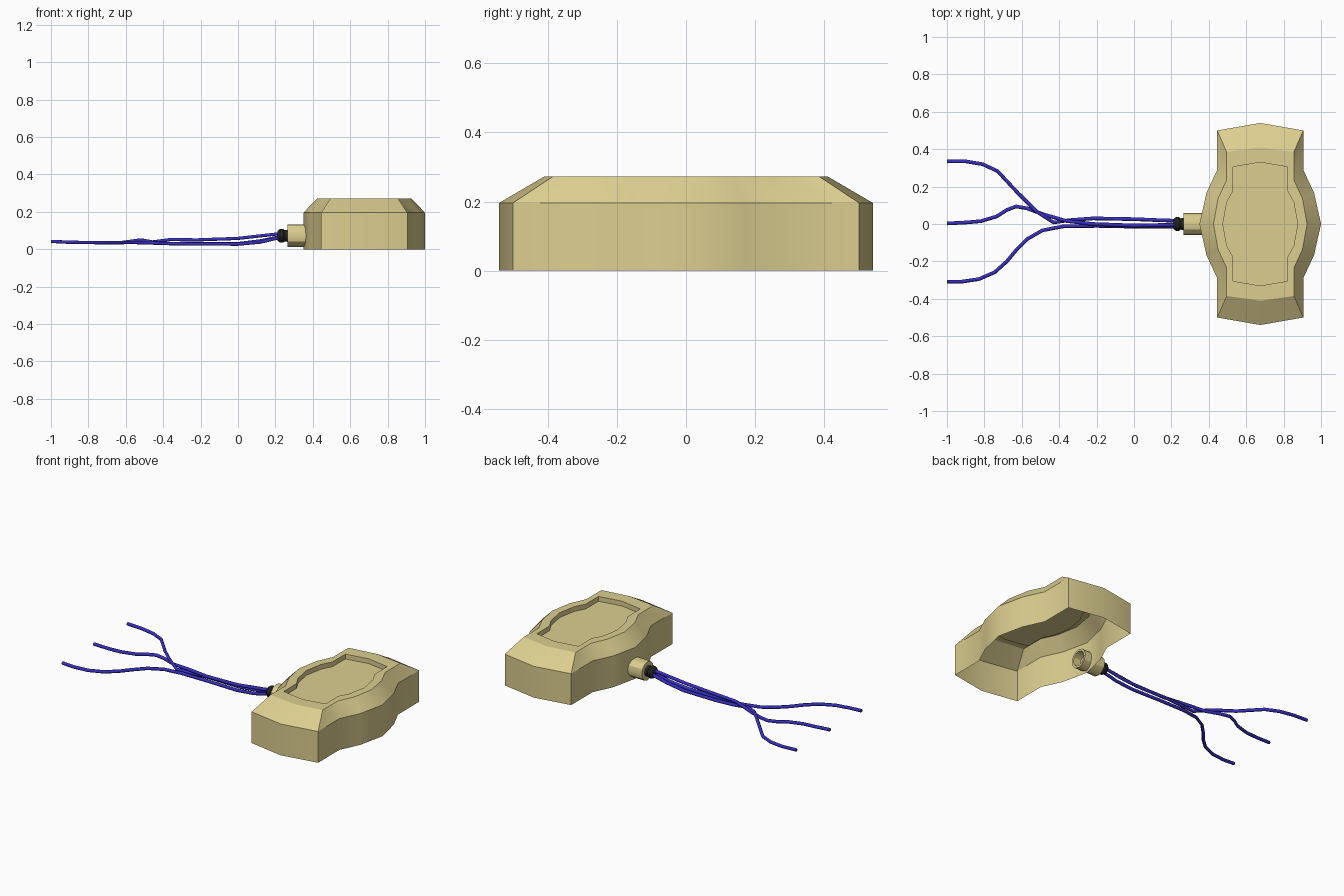
import bpy, bmesh, math
from math import pi, cos, sin

if "Cube" in bpy.data.objects:
    bpy.data.objects.remove(bpy.data.objects["Cube"])


def material(name, rgb):
    m = bpy.data.materials.new(name)
    m.diffuse_color = (*rgb, 1)
    m.use_nodes = True
    m.node_tree.nodes["Principled BSDF"].inputs["Base Color"].default_value = m.diffuse_color
    return m


BRASS = material("tan_metal", (0.72, 0.62, 0.28))
BLACK = material("black_rubber", (0.02, 0.02, 0.02))
BLUE = material("blue_wire", (0.04, 0.03, 0.55))


def finish(name, bm, mat):
    bmesh.ops.recalc_face_normals(bm, faces=bm.faces)
    me = bpy.data.meshes.new(name)
    bm.to_mesh(me)
    bm.free()
    ob = bpy.data.objects.new(name, me)
    bpy.context.collection.objects.link(ob)
    me.materials.append(mat)
    bpy.ops.object.select_all(action='DESELECT')
    ob.select_set(True)
    bpy.context.view_layer.objects.active = ob
    bpy.ops.object.shade_smooth_by_angle(angle=math.radians(30))
    return ob


def skin(name, loops, mat, cap_first=False, cap_last=False):
    """Bridge a list of equal-length closed loops with quads."""
    bm = bmesh.new()
    rings = [[bm.verts.new(p) for p in loop] for loop in loops]
    for a, b in zip(rings, rings[1:]):
        n = len(a)
        for i in range(n):
            j = (i + 1) % n
            bm.faces.new((a[i], a[j], b[j], b[i]))
    if cap_first:
        bm.faces.new(rings[0][::-1])
    if cap_last:
        bm.faces.new(rings[-1])
    return finish(name, bm, mat)


def outline(quarter, z, cx=0.675):
    """Mirror a quarter outline (from the y tip to the x bulge) into a loop."""
    q = quarter
    half = q + [(x, -y) for x, y in q[-2::-1]]
    full = half + [(-x, y) for x, y in half[-2:0:-1]]
    return [(cx + x, y, z) for x, y in full]


def lathe_x(name, profile, mat, sides=12, z=0.072, **caps):
    loops = [[(x, r * cos(2 * pi * i / sides), z + r * sin(2 * pi * i / sides))
              for i in range(sides)] for x, r in profile]
    return skin(name, loops, mat, **caps)


# Housing: open-bottomed shell, sloped shoulder, shallow recess in the top
base = [(0, .54), (.23, .50), (.23, .29), (.288, .166), (.325, 0)]
top = [(0, .41), (.18, .385), (.18, .235), (.226, .135), (.25, 0)]
recess = [(0, .33), (.145, .305), (.145, .178), (.179, .115), (.2, 0)]
housing = skin("housing", [outline(base, 0), outline(base, .196), outline(top, .272),
                           outline(recess, .272), outline(recess, .242)],
               BRASS, cap_last=True)
# keep the outside facing out on this open shell
me = housing.data
if max(me.polygons, key=lambda p: len(p.vertices)).normal.z < 0:
    me.flip_normals()

# Cable outlet collar passing through the housing wall
lathe_x("outlet_collar", [(.265, .034), (.265, .059), (.41, .059), (.41, .046), (.34, .046)],
        BRASS, cap_first=True, cap_last=True)

# Rubber strain relief
lathe_x("strain_relief", [(.212, .027), (.225, .037), (.24, .037), (.25, .03), (.275, .034)],
        BLACK, cap_first=True, cap_last=True)


# Three loose wires
def wire(name, pts):
    cu = bpy.data.curves.new(name, 'CURVE')
    cu.dimensions = '3D'
    cu.bevel_depth = .0098
    cu.bevel_resolution = 1
    cu.use_fill_caps = True
    sp = cu.splines.new('POLY')
    sp.points.add(len(pts) - 1)
    for p, co in zip(sp.points, pts):
        p.co = (*co, 1)
    sp.use_smooth = True
    cu.materials.append(BLUE)
    ob = bpy.data.objects.new(name, cu)
    bpy.context.collection.objects.link(ob)


wire("wire_back", [(-1, .335, .042), (-.9, .335, .038), (-.81, .32, .036), (-.73, .283, .036),
                   (-.62, .165, .036), (-.52, .066, .05), (-.43, .008, .034), (-.35, .02, .03),
                   (-.22, .03, .03), (0, .026, .03), (.12, .021, .045), (.23, .017, .068)])
wire("wire_middle", [(-1, .003, .042), (-.9, .008, .037), (-.82, .015, .036), (-.735, .04, .035),
                     (-.68, .075, .035), (-.63, .094, .036), (-.57, .083, .036), (-.48, .05, .036),
                     (-.36, .016, .052), (-.22, .0, .05), (0, -.008, .058), (.23, -.004, .084)])
wire("wire_front", [(-1, -.308, .042), (-.92, -.308, .038), (-.83, -.295, .036), (-.745, -.258, .035),
                    (-.68, -.2, .035), (-.63, -.14, .035), (-.57, -.08, .036), (-.49, -.034, .034),
                    (-.38, -.013, .03), (-.2, -.01, .028), (0, -.014, .027), (.12, -.014, .038),
                    (.23, -.014, .064)])
